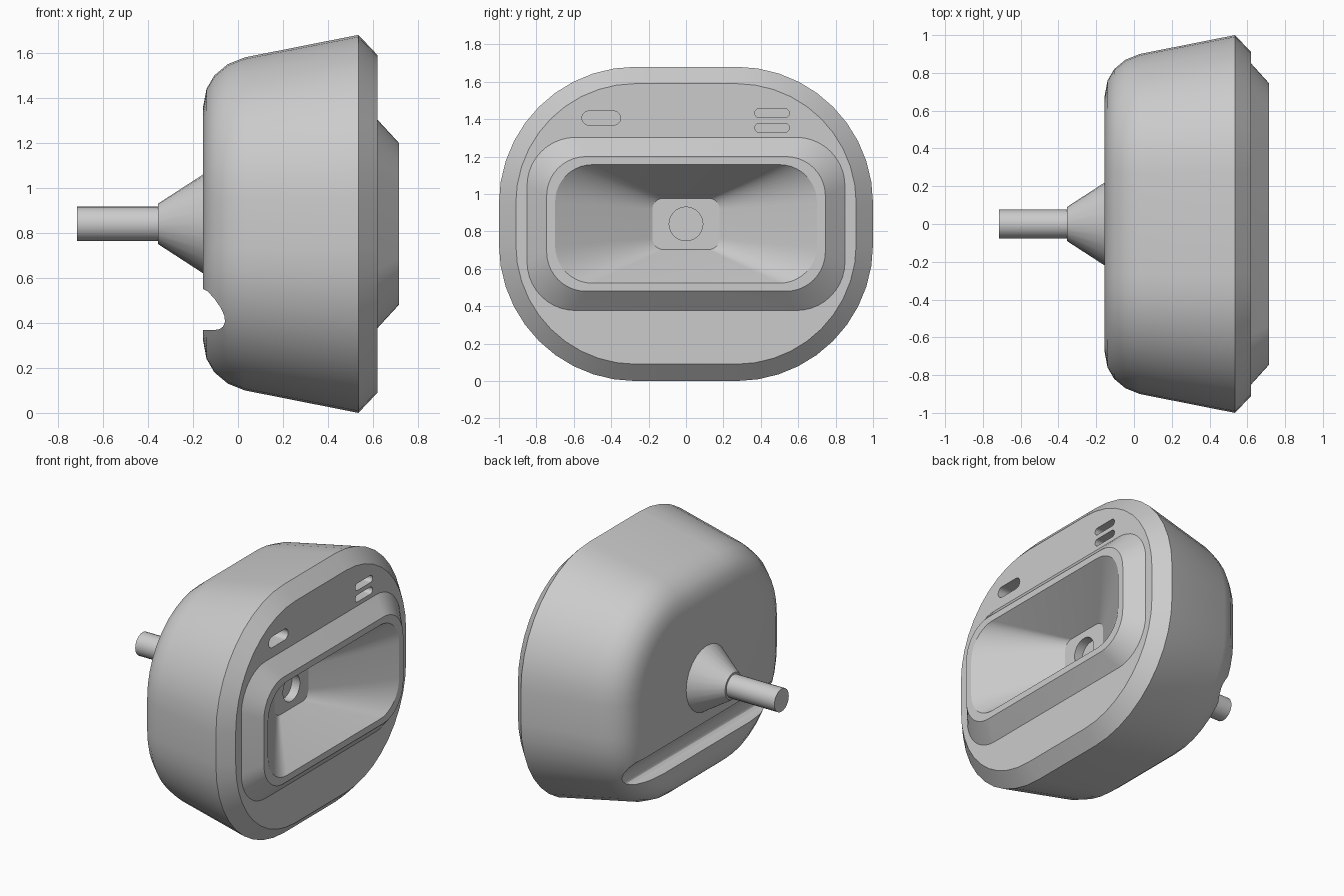
import bpy
import bmesh
import math
from mathutils import Matrix

if "Cube" in bpy.data.objects:
    bpy.data.objects.remove(bpy.data.objects["Cube"])

MID = 0.84      # height of the central axis
STEPS = 10      # segments per rounded corner

grey = bpy.data.materials.new("plain grey")
grey.use_nodes = True
grey.diffuse_color = (0.6, 0.6, 0.6, 1)
grey.node_tree.nodes["Principled BSDF"].inputs["Base Color"].default_value = (0.6, 0.6, 0.6, 1)


def finish(name, bm):
    bmesh.ops.recalc_face_normals(bm, faces=bm.faces)
    mesh = bpy.data.meshes.new(name)
    bm.to_mesh(mesh)
    bm.free()
    mesh.materials.append(grey)
    obj = bpy.data.objects.new(name, mesh)
    bpy.context.collection.objects.link(obj)
    return obj


def ring(bm, x, half_y, half_z, radius, y=0.0, z=MID):
    """Rounded rectangle of vertices in the plane at x."""
    verts = []
    for quarter, (sy, sz) in enumerate([(1, 1), (-1, 1), (-1, -1), (1, -1)]):
        for i in range(STEPS + 1):
            a = math.pi / 2 * (quarter + i / STEPS)
            verts.append(bm.verts.new((
                x,
                y + sy * (half_y - radius) + radius * math.cos(a),
                z + sz * (half_z - radius) + radius * math.sin(a))))
    return verts


def loft(name, sections):
    bm = bmesh.new()
    rings = [ring(bm, *s) for s in sections]
    n = len(rings[0])
    for a, b in zip(rings, rings[1:]):
        for i in range(n):
            j = (i + 1) % n
            bm.faces.new((a[i], a[j], b[j], b[i]))
    bm.faces.new(rings[0])
    bm.faces.new(rings[-1])
    return finish(name, bm)


def cone(name, x0, x1, r0, r1, sides):
    bm = bmesh.new()
    place = Matrix.Translation(((x0 + x1) / 2, 0, MID)) @ Matrix.Rotation(math.pi / 2, 4, "Y")
    bmesh.ops.create_cone(bm, cap_ends=True, segments=sides, radius1=r0, radius2=r1,
                          depth=x1 - x0, matrix=place)
    return finish(name, bm)


def select(obj):
    bpy.ops.object.select_all(action="DESELECT")
    obj.select_set(True)
    bpy.context.view_layer.objects.active = obj


# Housing shell: offsets of one rounded outline, from the back to the front rim
shell = [(-0.155, 0.41), (-0.14, 0.49), (-0.105, 0.55), (-0.045, 0.60),
         (0.03, 0.63), (0.535, 0.73), (0.62, 0.64)]
sections = [(x, 0.27 + r, 0.11 + r, r) for x, r in shell]
# Raised frame, then the flared recess down to the throat
sections += [(0.62, 0.85, 0.463, 0.26), (0.715, 0.745, 0.36, 0.21),
             (0.715, 0.70, 0.317, 0.20), (0.40, 0.18, 0.137, 0.06)]
housing = loft("housing", sections)

# Cutters: front slots, throat hole and the finger groove across the back
cutters = [
    loft("slot_cutter", [(x, hy, hz, hz - 0.0005, y, z) for x in (0.53, 0.7)])
    for y, z, hy, hz in [(-0.453, 1.406, 0.103, 0.037),
                         (0.46, 1.432, 0.092, 0.024),
                         (0.46, 1.354, 0.092, 0.024)]]
cutters.append(cone("throat_cutter", 0.34, 0.45, 0.09, 0.09, 32))

groove = [(-0.3, 0.55), (-0.155, 0.55), (-0.135, 0.54), (-0.105, 0.508), (-0.075, 0.464),
          (-0.06, 0.43), (-0.058, 0.405), (-0.066, 0.384), (-0.082, 0.372),
          (-0.1, 0.369), (-0.3, 0.369)]
bm = bmesh.new()
ends = [[bm.verts.new((x, y, z)) for x, z in groove] for y in (-1.2, 1.2)]
for end in ends:
    bm.faces.new(end)
for i in range(len(groove)):
    j = (i + 1) % len(groove)
    bm.faces.new((ends[0][i], ends[0][j], ends[1][j], ends[1][i]))
cutters.append(finish("groove_cutter", bm))

select(housing)
for cutter in cutters:
    cutter.hide_render = True
    cut = housing.modifiers.new("cut", "BOOLEAN")
    cut.operation = "DIFFERENCE"
    cut.solver = "EXACT"
    cut.object = cutter
    bpy.ops.object.modifier_apply(modifier=cut.name)
    bpy.data.objects.remove(cutter)

# Rear neck and stem
neck = cone("rear_neck", -0.355, -0.15, 0.09, 0.223, 24)
stem = cone("rear_stem", -0.715, -0.34, 0.077, 0.077, 24)

for part in (housing, neck, stem):
    select(part)
    bpy.ops.object.shade_smooth_by_angle(angle=math.radians(28))
